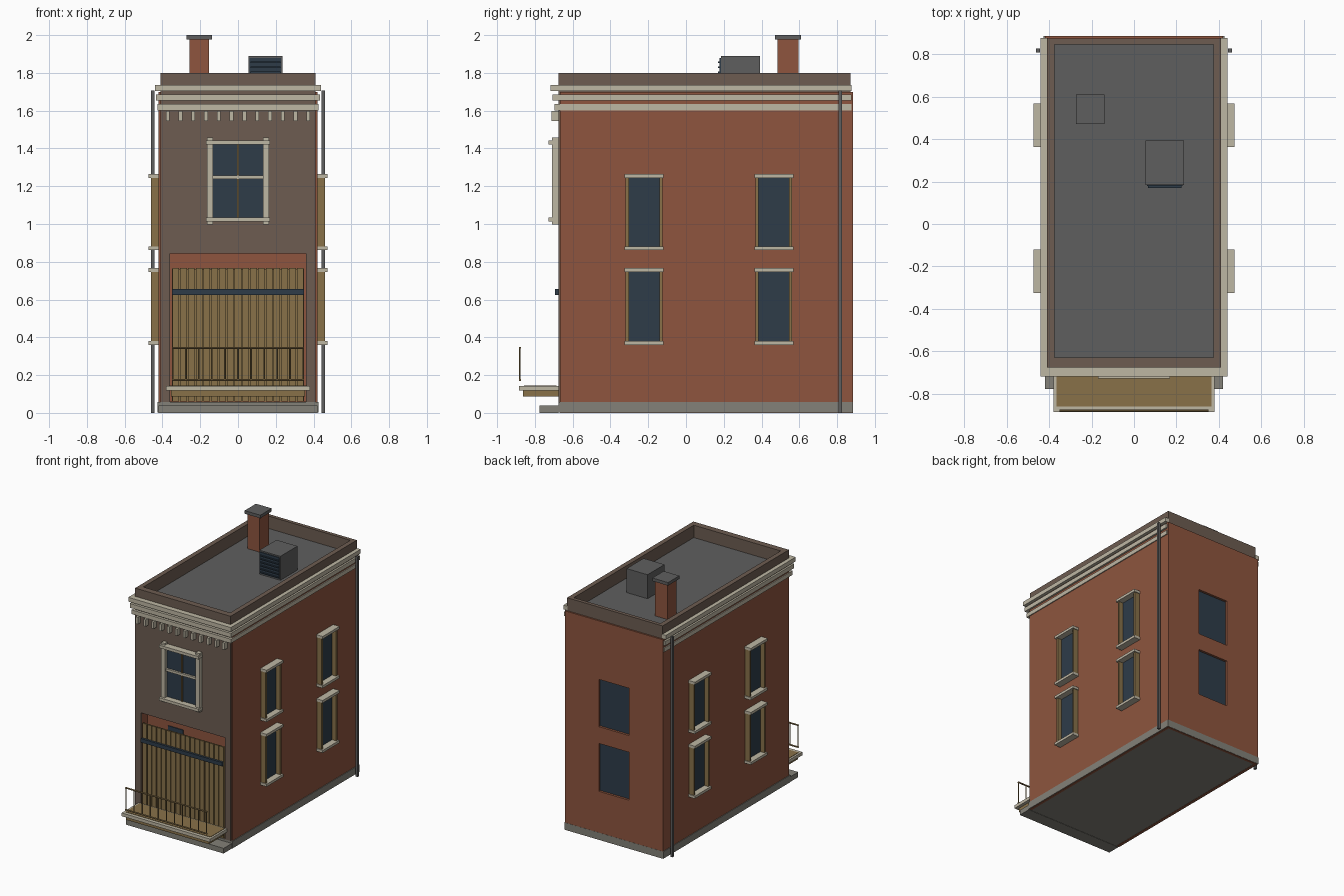
import bpy, bmesh, math
from mathutils import Matrix, Vector

if "Cube" in bpy.data.objects:
    bpy.data.objects.remove(bpy.data.objects["Cube"])


def material(name, r, g, b):
    lin = [((c / 255 + 0.055) / 1.055) ** 2.4 for c in (r, g, b)]
    m = bpy.data.materials.new(name)
    m.diffuse_color = (*lin, 1)
    m.use_nodes = True
    m.node_tree.nodes["Principled BSDF"].inputs["Base Color"].default_value = m.diffuse_color
    return m


BRICK = material("brick", 142, 85, 62)
BROWN = material("brown_facade", 109, 92, 81)
ROOF = material("roof_grey", 95, 95, 95)
TRIM = material("cream_trim", 190, 183, 164)
WOOD = material("ochre_wood", 136, 113, 73)
GLASS = material("blue_glass", 46, 60, 73)
STONE = material("grey_stone", 131, 129, 120)


def finish(name, mat, bm):
    me = bpy.data.meshes.new(name)
    bm.to_mesh(me)
    bm.free()
    ob = bpy.data.objects.new(name, me)
    bpy.context.collection.objects.link(ob)
    if mat:
        me.materials.append(mat)
    return ob


def boxes(name, mat, items, mirror=False):
    """One object from boxes given as (x0, x1, y0, y1, z0, z1)."""
    bm = bmesh.new()
    items = list(items)
    if mirror:
        items += [(-b[1], -b[0], *b[2:]) for b in items]
    for x0, x1, y0, y1, z0, z1 in items:
        mid = Vector((x0 + x1, y0 + y1, z0 + z1)) / 2
        size = Matrix.Diagonal((x1 - x0, y1 - y0, z1 - z0, 1))
        bmesh.ops.create_cube(bm, size=1, matrix=Matrix.Translation(mid) @ size)
    return finish(name, mat, bm)


def rods(name, mat, radius, pairs):
    """One object from round bars between pairs of points."""
    bm = bmesh.new()
    for a, b in pairs:
        a, b = Vector(a), Vector(b)
        turn = (b - a).to_track_quat("Z", "Y").to_matrix().to_4x4()
        bmesh.ops.create_cone(bm, cap_ends=True, segments=8, radius1=radius, radius2=radius,
                              depth=(b - a).length, matrix=Matrix.Translation((a + b) / 2) @ turn)
    return finish(name, mat, bm)


FLOORS = [(0.377, 0.749), (0.879, 1.246)]

# Brick body with a front recess and back window openings
body = boxes("brick_body", BRICK, [(-0.42, 0.42, -0.67, 0.88, 0.01, 1.70)])
holes = boxes("opening_cutter", None,
              [(-0.36, 0.36, -0.8, -0.60, 0.06, 0.845)]
              + [(-0.13, 0.13, 0.855, 1.0, a, b) for a, b in FLOORS])
holes.hide_render = True
cut = body.modifiers.new("openings", "BOOLEAN")
cut.operation = "DIFFERENCE"
cut.solver = "EXACT"
cut.object = holes
bpy.context.view_layer.objects.active = body
bpy.ops.object.modifier_apply(modifier=cut.name)
bpy.data.objects.remove(holes)

# Stone base and front step, with the wall footing showing underneath
boxes("base_plinth", STONE, [(-0.425, 0.425, -0.68, 0.881, 0.002, 0.057)])
boxes("front_step", STONE, [(-0.42, 0.42, -0.78, -0.68, 0, 0.04)])
boxes("wall_footing", BRICK, [(-0.42, -0.40, -0.67, 0.879, 0, 0.01),
                              (0.40, 0.42, -0.67, 0.879, 0, 0.01),
                              (-0.40, 0.40, 0.859, 0.879, 0, 0.01)])

# Brown front skin around the recess
boxes("front_facade", BROWN, [(-0.41, 0.41, -0.68, -0.67, 0.845, 1.70),
                              (-0.41, -0.36, -0.68, -0.67, 0.057, 0.845),
                              (0.36, 0.41, -0.68, -0.67, 0.057, 0.845)])

# Roof and parapet
boxes("roof_deck", ROOF, [(-0.375, 0.375, -0.633, 0.842, 1.69, 1.704)])
boxes("parapet", BROWN, [(-0.41, 0.41, -0.68, -0.632, 1.70, 1.8),
                         (-0.41, 0.41, 0.84, 0.868, 1.70, 1.8),
                         (-0.41, -0.373, -0.632, 0.84, 1.70, 1.8),
                         (0.373, 0.41, -0.632, 0.84, 1.70, 1.8)])

# Cornice bands on three sides, with a row of dentils below
bands = []
for w, front, z0, z1 in [(0.427, -0.70, 1.602, 1.634),
                         (0.434, -0.711, 1.653, 1.686),
                         (0.44, -0.721, 1.703, 1.736)]:
    bands += [(-w, w, front, -0.67, z0, z1),
              (-w, -0.405, -0.67, 0.871, z0, z1),
              (0.405, w, -0.67, 0.871, z0, z1)]
boxes("cornice_bands", TRIM, bands)
boxes("cornice_dentils", TRIM, [(x - 0.01, x + 0.01, -0.715, -0.675, 1.545, 1.598)
                                for x in (-0.372 + i * 0.744 / 11 for i in range(12))])

# Front window
boxes("front_window_glass", GLASS, [(-0.132, 0.132, -0.685, -0.677, 1.03, 1.43)])
boxes("front_window_frame", TRIM, [(0.132, 0.164, -0.713, -0.675, 0.998, 1.457)], mirror=True)
boxes("front_window_rails", TRIM, [(-0.17, 0.17, -0.731, -0.675, 1.42, 1.442),
                                   (-0.17, 0.17, -0.731, -0.675, 1.012, 1.034),
                                   (-0.132, 0.132, -0.70, -0.68, 1.237, 1.256)])
boxes("front_window_mullion", WOOD, [(-0.005, 0.005, -0.695, -0.68, 1.034, 1.42)])

# Side windows: projecting wooden jambs between cream sills and lintels
glass, jambs, sills = [], [], []
for yc in (-0.226, 0.461):
    for z0, z1 in FLOORS:
        glass.append((0.415, 0.426, yc - 0.085, yc + 0.085, z0, z1))
        for s in (-1, 1):
            yj = yc + s * 0.089
            jambs.append((0.415, 0.461, yj - 0.008, yj + 0.008, z0, z1))
        for z in (z0 - 0.007, z1 + 0.008):
            sills.append((0.415, 0.474, yc - 0.103, yc + 0.103, z - 0.01, z + 0.01))
boxes("side_window_glass", GLASS, glass, mirror=True)
boxes("side_window_jambs", WOOD, jambs, mirror=True)
boxes("side_window_sills", TRIM, sills, mirror=True)

# Back window panes set in the openings
boxes("back_window_glass", GLASS, [(-0.13, 0.13, 0.852, 0.862, a, b) for a, b in FLOORS])

# Slatted wooden front with a dark crossbar and a pane behind
boxes("shutter_board", WOOD, [(-0.35, 0.35, -0.668, -0.656, 0.06, 0.762)])
pitch = 0.70 / 17
boxes("shutter_slats", WOOD, [(-0.35 + i * pitch + 0.003, -0.35 + (i + 1) * pitch - 0.003,
                               -0.68, -0.668, 0.06, 0.768) for i in range(17)])
boxes("shutter_crossbar", GLASS, [(-0.35, 0.35, -0.697, -0.68, 0.625, 0.655)])
boxes("hidden_door_pane", GLASS, [(-0.18, -0.05, -0.606, -0.598, 0.2, 0.765)])

# Front platform
boxes("platform_slab", TRIM, [(-0.38, 0.38, -0.889, -0.68, 0.118, 0.143)])
boxes("platform_deck", WOOD, [(-0.365, 0.365, -0.862, -0.69, 0.143, 0.146)])
boxes("platform_beam", WOOD, [(-0.355, 0.355, -0.868, -0.68, 0.088, 0.118)])

# Railing along the platform edge
rods("railing_rails", WOOD, 0.006, [((-0.35, -0.883, z), (0.35, -0.883, z))
                                    for z in (0.174, 0.344)])
rods("railing_balusters", WOOD, 0.004, [((x, -0.883, 0.174), (x, -0.883, 0.344))
                                        for x in (-0.345 + i * 0.069 for i in range(11))])

# Downpipes at the rear corners
boxes("downpipes", ROOF, [(0.443, 0.461, 0.803, 0.821, 0, 1.708)], mirror=True)

# Chimney
boxes("chimney_stack", BRICK, [(-0.257, -0.153, 0.480, 0.592, 1.70, 1.978)])
boxes("chimney_cap", ROOF, [(-0.273, -0.138, 0.467, 0.606, 1.976, 2.0)])

# Rooftop cooling unit with a louvred front
boxes("cooling_unit", ROOF, [(0.055, 0.235, 0.180, 0.389, 1.70, 1.89)])
boxes("cooling_grille", GLASS, [(0.062, 0.228, 0.174, 0.181, 1.715, 1.88)])
boxes("cooling_louvres", GLASS, [(0.066, 0.224, 0.165, 0.175, z, z + 0.008)
                                 for z in (1.722 + i * 0.026 for i in range(6))])

# Centre the whole building front to back
for ob in bpy.context.collection.objects:
    ob.location.y += 0.004
